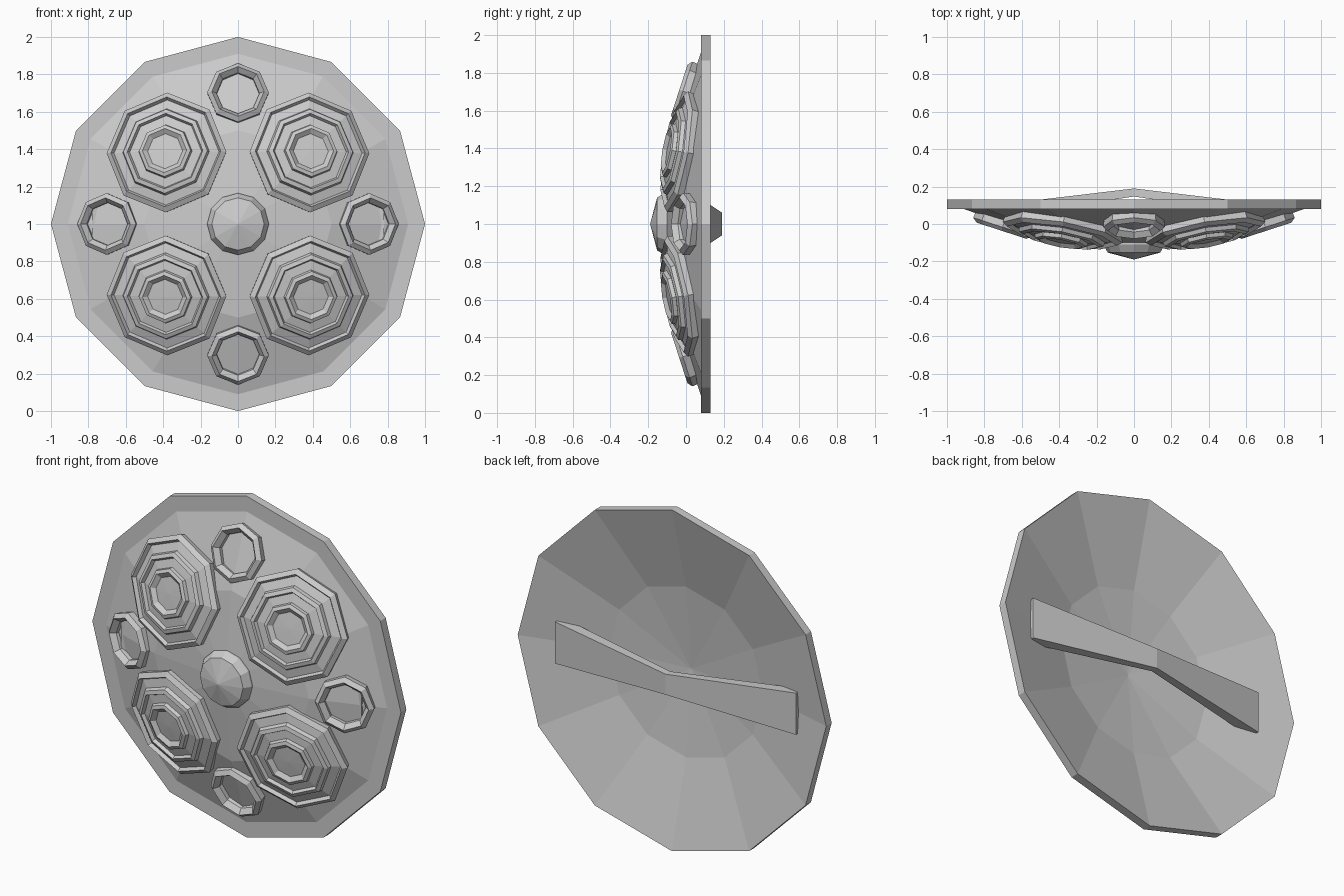
import bpy, bmesh
from math import sin, cos, pi, radians
from mathutils import Matrix, Vector

if "Cube" in bpy.data.objects:
    bpy.data.objects.remove(bpy.data.objects["Cube"])


def finish(bm, name):
    bmesh.ops.remove_doubles(bm, verts=bm.verts[:], dist=1e-5)
    bmesh.ops.recalc_face_normals(bm, faces=bm.faces[:])
    me = bpy.data.meshes.new(name)
    bm.to_mesh(me)
    bm.free()
    ob = bpy.data.objects.new(name, me)
    bpy.context.collection.objects.link(ob)
    return ob


def lathe(name, profile, sides, dist=0.0, y=0.0, angle=0.0, tilt=0.0, loop=False):
    """Turn (radius, height) points around the front-facing axis, then lay the
    part on the shield at a polar position, leaning outward by tilt."""
    bm = bmesh.new()
    rings = []
    for r, h in profile:
        rings.append([bm.verts.new((r * cos(2 * pi * i / sides), -h, r * sin(2 * pi * i / sides)))
                      for i in range(sides)])
    pairs = list(zip(rings, rings[1:]))
    if loop:
        pairs.append((rings[-1], rings[0]))
    for a, b in pairs:
        for i in range(sides):
            j = (i + 1) % sides
            bm.faces.new((a[i], a[j], b[j], b[i]))
    m = (Matrix.Translation((dist * cos(angle), y, 1 + dist * sin(angle)))
         @ Matrix.Rotation(-angle, 4, 'Y') @ Matrix.Rotation(tilt, 4, 'Z'))
    bm.transform(m)
    return finish(bm, name)


# Shield dish: hollow back, flat rim, faceted dome front
lathe("shield_dish", [(0, 0.05), (0.5, 0.0), (1, -0.13), (1, -0.08),
                      (0.91, -0.08), (0.5, 0.06), (0, 0.12)], 12)

# Centre boss
lathe("centre_boss", [(0, 0.09), (0.165, 0.09), (0.165, 0.11), (0.14, 0.153), (0, 0.19)], 12)

# Four large stepped octagonal bosses
stepped = [(0, -0.03), (0.315, -0.03), (0.325, 0.015), (0.298, 0.035), (0.285, 0.015),
           (0.235, 0.03), (0.228, 0.052), (0.205, 0.06), (0.195, 0.042),
           (0.145, 0.05), (0.14, 0.07), (0.12, 0.077), (0.095, 0.057), (0, 0.06)]
for k in range(4):
    lathe(f"stepped_boss_{k + 1}", stepped, 8, 0.537, -0.03,
          radians(45 + 90 * k), radians(14))

# Four small octagonal rings
ring = [(0.16, -0.02), (0.165, 0.025), (0.14, 0.045), (0.115, 0.015), (0.115, -0.02)]
for k in range(4):
    lathe(f"small_ring_{k + 1}", ring, 8, 0.695, 0.007,
          radians(90 * k), radians(18), loop=True)

# Rear grip: bent bar, narrow in the middle and wide at its sunk ends
bm = bmesh.new()
sections = []
for x, y_in, y_out, half in [(-0.78, 0.03, 0.097, 0.122), (0, 0.147, 0.19, 0.06),
                             (0.78, 0.03, 0.097, 0.122)]:
    sections.append([bm.verts.new(Vector((x, y, 1 + z))) for y, z in
                     [(y_in, -half), (y_out, -half), (y_out, half), (y_in, half)]])
for a, b in zip(sections, sections[1:]):
    for i in range(4):
        j = (i + 1) % 4
        bm.faces.new((a[i], a[j], b[j], b[i]))
bm.faces.new(sections[0])
bm.faces.new(sections[-1])
finish(bm, "rear_grip")
